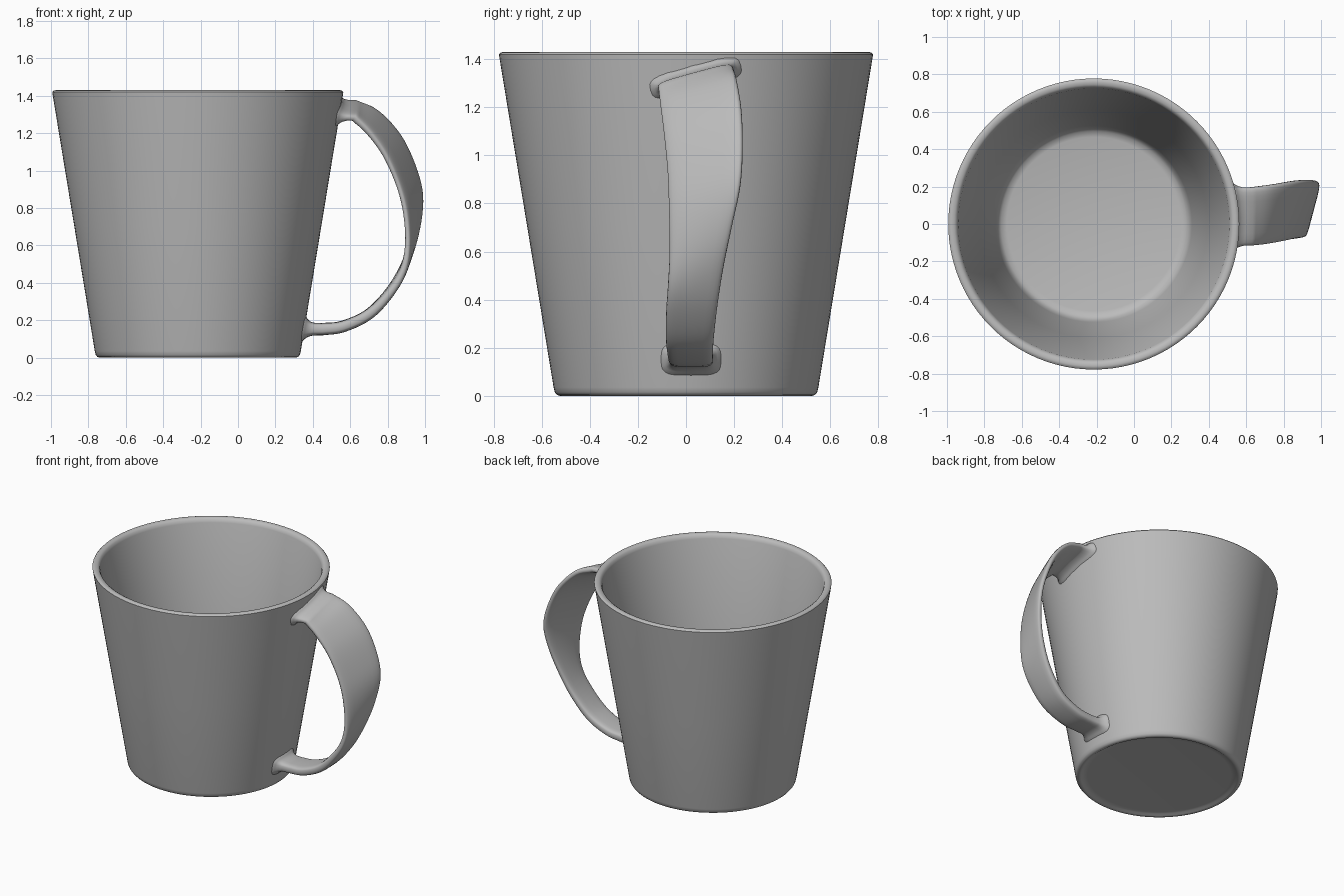
import bpy, bmesh, math
from mathutils import Vector

if "Cube" in bpy.data.objects:
    bpy.data.objects.remove(bpy.data.objects["Cube"])

CX, HEIGHT, R_LOW, R_TOP = -0.215, 1.43, 0.545, 0.78

glaze = bpy.data.materials.new("grey glaze")
glaze.use_nodes = True
GREY = (0.5, 0.5, 0.5, 1)
glaze.diffuse_color = GREY
glaze.node_tree.nodes["Principled BSDF"].inputs["Base Color"].default_value = GREY


def wall_radius(z):
    return R_LOW + (R_TOP - R_LOW) * z / HEIGHT


def finish(name, bm, angle):
    bmesh.ops.recalc_face_normals(bm, faces=bm.faces)
    mesh = bpy.data.meshes.new(name)
    bm.to_mesh(mesh)
    bm.free()
    obj = bpy.data.objects.new(name, mesh)
    bpy.context.collection.objects.link(obj)
    mesh.materials.append(glaze)
    bpy.ops.object.select_all(action="DESELECT")
    obj.select_set(True)
    bpy.context.view_layer.objects.active = obj
    bpy.ops.object.shade_smooth_by_angle(angle=math.radians(angle))
    return obj


def skin(bm, rings, closed_rows=True):
    for a, b in zip(rings, rings[1:]):
        n = len(a)
        for i in range(n):
            j = (i + 1) % n
            bm.faces.new((a[i], a[j], b[j], b[i]))


# Cup body: lathed wall with recessed foot, rounded rim and inner floor
profile = [(0.47, 0.012), (0.5, 0.01), (0.512, 0.002), (0.525, 0), (0.537, 0.004),
           (0.546, 0.015), (wall_radius(0.035), 0.035),
           (wall_radius(0.7), 0.7), (wall_radius(1.405), 1.405),
           (0.778, 1.42), (0.77, 1.428), (0.76, HEIGHT), (0.745, 1.428),
           (0.733, 1.42), (0.725, 1.4), (wall_radius(0.7) - 0.05, 0.7),
           (0.525, 0.13), (0.513, 0.09), (0.495, 0.068), (0.465, 0.06)]
bm = bmesh.new()
SEG = 96
rings = []
for r, z in profile:
    rings.append([bm.verts.new((CX + r * math.cos(math.tau * i / SEG),
                                r * math.sin(math.tau * i / SEG), z)) for i in range(SEG)])
skin(bm, rings)
bm.faces.new(rings[0])
bm.faces.new(rings[-1])
finish("cup_body", bm, 50)

# Handle: twisted ribbon between a back rail and a front rail
# (back x, y, z), (front x, y, z), half thickness
stations = [
    ((0.62, 0.195, 1.365), (0.62, -0.115, 1.28), 0.027),
    ((0.74, 0.21, 1.315), (0.70, -0.105, 1.20), 0.024),
    ((0.86, 0.23, 1.19), (0.785, -0.09, 1.08), 0.022),
    ((0.94, 0.235, 1.03), (0.855, -0.075, 0.92), 0.02),
    ((0.98, 0.225, 0.87), (0.893, -0.07, 0.77), 0.02),
    ((0.962, 0.19, 0.70), (0.905, -0.068, 0.60), 0.02),
    ((0.905, 0.155, 0.53), (0.882, -0.075, 0.46), 0.022),
    ((0.82, 0.13, 0.37), (0.81, -0.083, 0.34), 0.025),
    ((0.70, 0.115, 0.235), (0.70, -0.083, 0.23), 0.029),
    ((0.56, 0.112, 0.168), (0.56, -0.075, 0.165), 0.031),
    ((0.45, 0.112, 0.152), (0.45, -0.07, 0.152), 0.033),
]


def catmull(p, t):
    a, b, c, d = p
    return 0.5 * (2 * b + (c - a) * t + (2 * a - 5 * b + 4 * c - d) * t * t
                  + (3 * b - a - 3 * c + d) * t ** 3)


def resample(values, steps):
    ext = [2 * values[0] - values[1]] + values + [2 * values[-1] - values[-2]]
    out = [catmull(ext[i:i + 4], k / steps)
           for i in range(len(values) - 1) for k in range(steps)]
    return out + [values[-1]]


back = resample([Vector(s[0]) for s in stations], 5)
front = resample([Vector(s[1]) for s in stations], 5)
thick = resample([s[2] for s in stations], 5)
mid = [(a + b) / 2 for a, b in zip(back, front)]
SIDES = 24


def section(i, flare=0.0):
    across = (back[i] - front[i]).normalized()
    along = mid[min(i + 1, len(mid) - 1)] - mid[max(i - 1, 0)]
    normal = across.cross(along).normalized()
    half = (back[i] - front[i]).length / 2 + flare
    pts = []
    for k in range(SIDES):
        c, s = math.cos(math.tau * k / SIDES), math.sin(math.tau * k / SIDES)
        u = math.copysign(abs(c) ** 0.45, c) * half
        v = math.copysign(abs(s) ** 0.6, s) * (thick[i] + flare)
        pts.append(mid[i] + across * u + normal * v)
    return pts


def root(i, offset, flare):
    # Flared ring laid onto the curved cup wall
    pts = section(i, flare)
    for p in pts:
        p.z = min(p.z, HEIGHT - 0.025)
        p.x = CX + math.sqrt((wall_radius(p.z) + offset) ** 2 - p.y ** 2)
    return pts


FILLET = [(-0.02, 0.045), (0.0, 0.034), (0.01, 0.02), (0.027, 0.008), (0.05, 0.001)]
last = len(mid) - 1
loops = [root(0, o, f) for o, f in FILLET]
loops += [section(i) for i in range(last + 1)]
loops += [root(last, o, f) for o, f in reversed(FILLET)]
bm = bmesh.new()
rings = [[bm.verts.new(p) for p in loop] for loop in loops]
skin(bm, rings)
bm.faces.new(rings[0])
bm.faces.new(rings[-1])
finish("handle", bm, 60)
